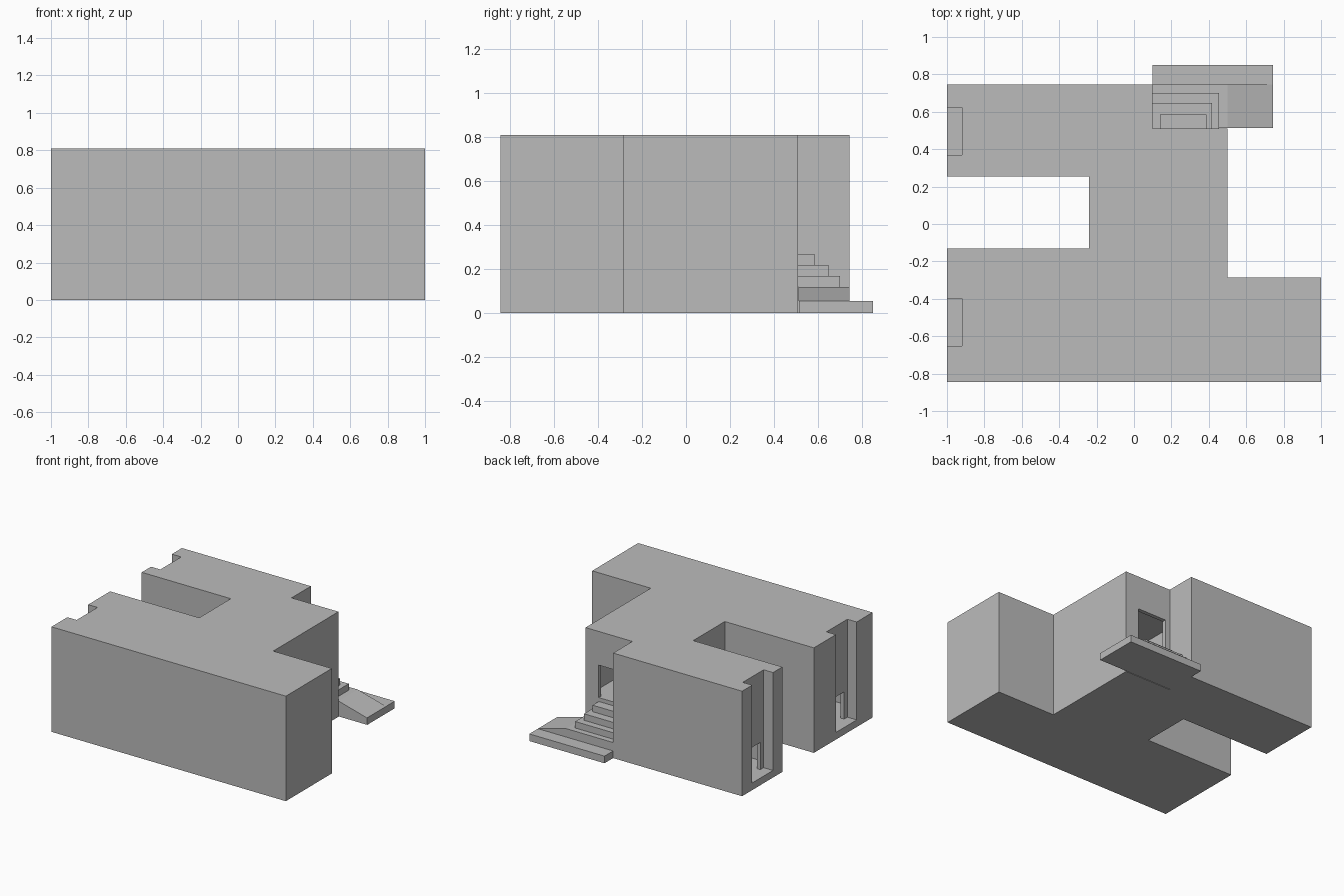
import bpy, bmesh

cube = bpy.data.objects.get("Cube")
if cube:
    bpy.data.objects.remove(cube, do_unlink=True)

# One plain grey for the whole building
grey = bpy.data.materials.new("plain grey")
grey.use_nodes = True
colour = (0.5, 0.5, 0.5, 1)
grey.diffuse_color = colour
grey.node_tree.nodes["Principled BSDF"].inputs["Base Color"].default_value = colour


def prism(name, points, offset):
    """Extrude a flat outline of 3D points by an offset vector."""
    bm = bmesh.new()
    face = bm.faces.new([bm.verts.new(p) for p in points])
    grown = bmesh.ops.extrude_face_region(bm, geom=[face])
    moved = [g for g in grown["geom"] if isinstance(g, bmesh.types.BMVert)]
    bmesh.ops.translate(bm, verts=moved, vec=offset)
    bmesh.ops.recalc_face_normals(bm, faces=bm.faces)
    mesh = bpy.data.meshes.new(name)
    bm.to_mesh(mesh)
    bm.free()
    mesh.materials.append(grey)
    obj = bpy.data.objects.new(name, mesh)
    bpy.context.collection.objects.link(obj)
    return obj


def slab(name, outline, z0, z1):
    return prism(name, [(x, y, z0) for x, y in outline], (0, 0, z1 - z0))


def box(name, x0, x1, y0, y1, z0, z1):
    return slab(name, [(x0, y0), (x1, y0), (x1, y1), (x0, y1)], z0, z1)


def cut(target, cutter):
    """Subtract the cutter from the target, then discard it."""
    mod = target.modifiers.new("cut", 'BOOLEAN')
    mod.operation = 'DIFFERENCE'
    mod.solver = 'EXACT'
    mod.object = cutter
    bpy.context.view_layer.objects.active = target
    bpy.ops.object.modifier_apply(modifier=mod.name)
    bpy.data.objects.remove(cutter, do_unlink=True)


def plan(t, west):
    """Building outline with every wall moved inward by t."""
    return [(west, -0.845 + t), (1 - t, -0.845 + t), (1 - t, -0.285 - t),
            (0.5 - t, -0.285 - t), (0.5 - t, 0.51 - t), (0.1 - t, 0.51 - t),
            (0.1 - t, 0.745 - t), (west, 0.745 - t), (west, 0.255 + t),
            (-0.24 + t, 0.255 + t), (-0.24 + t, -0.13 - t), (west, -0.13 - t)]


# Building shell with a lower and an upper storey
HEIGHT, BASE, WALL, FLOOR = 0.81, 0.055, 0.03, 0.3
building = slab("building", plan(0, -1), 0, HEIGHT)
cut(building, slab("lower_room", plan(WALL, -0.89), BASE, FLOOR - WALL))
cut(building, slab("upper_room", plan(WALL, -0.89), FLOOR, HEIGHT - WALL))

# Open entrance recess and doorway at the end of each wing
for y in (0.495, -0.525):
    cut(building, box("recess", -1.1, -0.92, y - 0.127, y + 0.127, BASE, 1))
    cut(building, box("wing_doorway", -0.95, -0.85, y - 0.087, y + 0.087, BASE, 0.265))

# Raised doorway above the stairs
cut(building, box("stair_doorway", 0.14, 0.388, 0.45, 0.6, FLOOR, 0.55))

# Stair base, ramp and shrinking steps
box("stair_base", 0.1, 0.742, 0.515, 0.85, 0, BASE)
side = [(0.1, BASE), (0.742, BASE), (0.5, 0.12), (0.1, 0.12)]
prism("landing_and_ramp", [(x, 0.512, z) for x, z in side], (0, 0.233, 0))
steps = [(0.1, 0.455, 0.7), (0.1, 0.417, 0.648), (0.14, 0.387, 0.585)]
for i, (x0, x1, y1) in enumerate(steps):
    z = 0.12 + 0.05 * i
    box(f"step_{i + 1}", x0, x1, 0.51, y1, z, z + 0.05)
